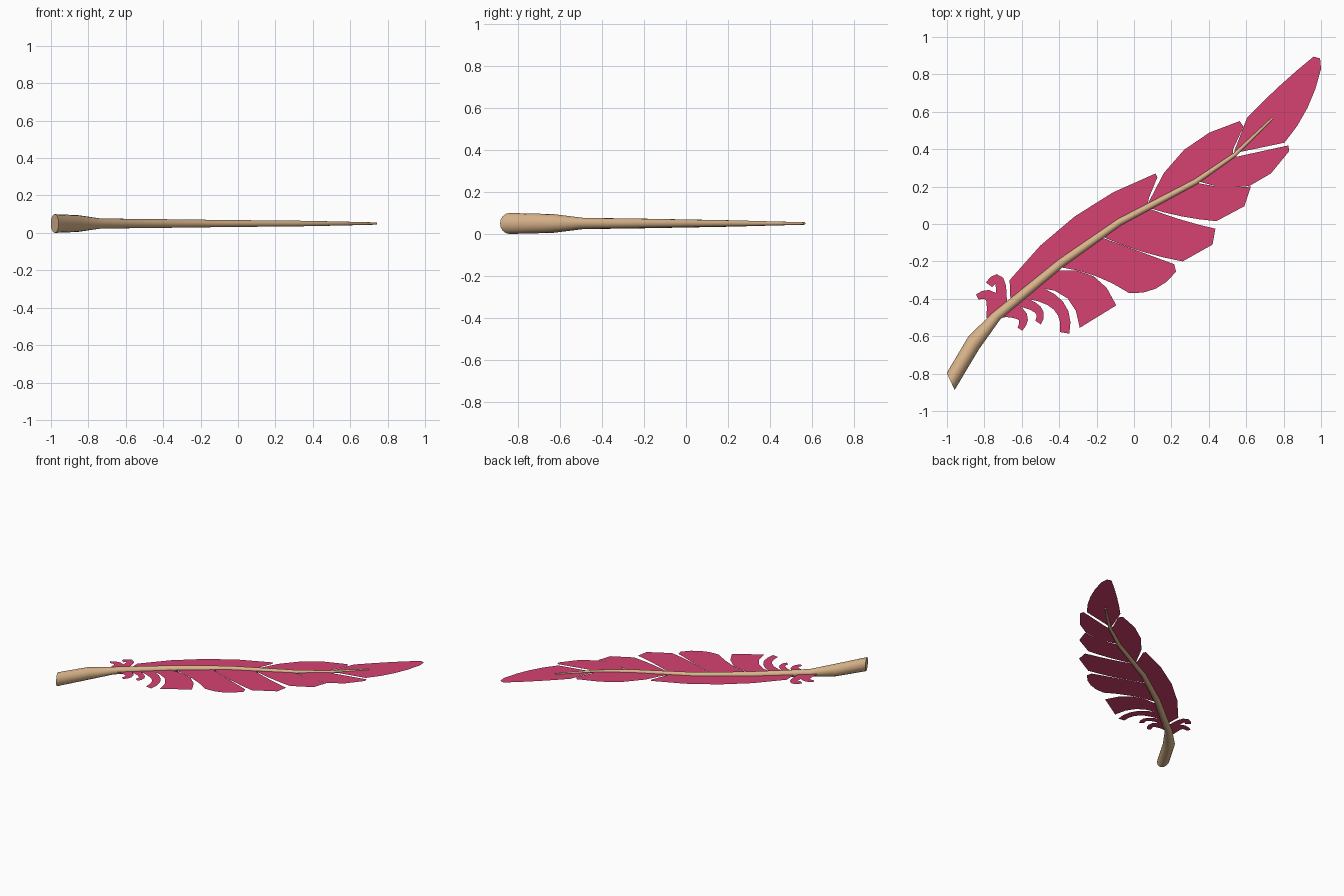
import bpy
import bmesh
import math
from mathutils import Vector

if "Cube" in bpy.data.objects:
    bpy.data.objects.remove(bpy.data.objects["Cube"], do_unlink=True)

MID_HEIGHT = 0.05
SIDES = 16
ARC_STEPS = 4
CURL_STEPS = 6

# Shaft stations from base to tip: x, y, radius, heading in degrees
STATIONS = [
    (-.98, -.842, .05, 25),
    (-.857, -.635, .045, 38),
    (-.735, -.492, .027, 47),
    (-.388, -.207, .023, 33),
    (-.078, .01, .019, 28),
    (.328, .225, .015, 30),
    (.538, .37, .011, 38),
    (.74, .565, .006, 43),
]


def make_material(name, colour):
    material = bpy.data.materials.new(name)
    material.use_nodes = True
    material.diffuse_color = colour
    material.node_tree.nodes["Principled BSDF"].inputs["Base Color"].default_value = colour
    return material


def make_object(name, builder, material):
    mesh = bpy.data.meshes.new(name)
    builder.to_mesh(mesh)
    builder.free()
    mesh.materials.append(material)
    part = bpy.data.objects.new(name, mesh)
    bpy.context.collection.objects.link(part)
    return part


def make_flat_part(name, outlines, material):
    """Paper-thin polygons facing up, level with the middle of the shaft."""
    builder = bmesh.new()
    for outline in outlines:
        face = builder.faces.new([builder.verts.new((x, y, MID_HEIGHT)) for x, y in outline])
        face.normal_update()
        if face.normal.z < 0:
            face.normal_flip()
    bmesh.ops.triangulate(builder, faces=builder.faces[:])
    return make_object(name, builder, material)


def on_shaft(x):
    """Point on the shaft's centre line at a given x."""
    for low, high in zip(STATIONS, STATIONS[1:]):
        if low[0] <= x <= high[0]:
            return Vector(low[:2]).lerp(Vector(high[:2]), (x - low[0]) / (high[0] - low[0]))


def arc(start, end, bulge):
    """Points from start up to, not including, end; positive bulge bows to the left."""
    chord = end - start
    if not bulge:
        return [start]
    outward = Vector((-chord.y, chord.x)) * bulge
    points = []
    for step in range(ARC_STEPS):
        t = step / ARC_STEPS
        points.append(start + chord * t + outward * 4 * t * (1 - t))
    return points


def make_barb(name, root_from, root_to, *corners):
    """A barb between two shaft positions; each corner is x, y, bulge to the next."""
    points = [Vector(corner[:2]) for corner in corners] + [on_shaft(root_to)]
    outline = [on_shaft(root_from)]
    for corner, start, end in zip(corners, points, points[1:]):
        outline += arc(start, end, corner[2])
    outline.append(points[-1])
    # Return along the shaft so neighbouring barbs meet beneath it
    low, high = sorted((root_from, root_to))
    spine = [Vector(s[:2]) for s in STATIONS if low < s[0] < high]
    outline += spine if root_from > root_to else spine[::-1]
    return make_flat_part(name, [outline], pink)


def make_curl(name, root, bend, tip, root_width, tip_width):
    """A downy curl: a tapering ribbon along a curved spine."""
    root, bend, tip = Vector(root), Vector(bend), Vector(tip)
    pairs = []
    for step in range(CURL_STEPS + 1):
        t = step / CURL_STEPS
        first, second = root.lerp(bend, t), bend.lerp(tip, t)
        along = (second - first).normalized()
        half = Vector((-along.y, along.x)) * (root_width + (tip_width - root_width) * t) / 2
        centre = first.lerp(second, t)
        pairs.append((centre + half, centre - half))
    ribbon = [(a, b, d, c) for (a, b), (c, d) in zip(pairs, pairs[1:])]
    return make_flat_part(name, ribbon, pink)


def make_shaft(name, material):
    """A round tapering tube with closed ends, following the stations."""
    builder = bmesh.new()
    rings = []
    for x, y, radius, heading in STATIONS:
        turn = math.radians(heading)
        ring = []
        for step in range(SIDES):
            angle = math.tau * step / SIDES
            across = radius * math.cos(angle)
            ring.append(builder.verts.new((
                x + across * math.sin(turn),
                y - across * math.cos(turn),
                MID_HEIGHT + radius * math.sin(angle))))
        rings.append(ring)
    for lower, upper in zip(rings, rings[1:]):
        for i in range(SIDES):
            j = (i + 1) % SIDES
            builder.faces.new((lower[i], lower[j], upper[j], upper[i]))
    builder.faces.new(rings[0])
    builder.faces.new(rings[-1])
    bmesh.ops.recalc_face_normals(builder, faces=builder.faces)
    return make_object(name, builder, material)


pink = make_material("raspberry pink", (.67, .055, .165, 1))
tan = make_material("warm tan", (.7, .46, .26, 1))

shaft = make_shaft("quill_shaft", tan)

# Broad left edge and pointed tip
make_barb("left_lower_barb", -.66, .07,
          (-.665, -.3, .072), (.115, .27, 0), (.125, .25, 0), (.08, .14, 0))
make_barb("left_upper_barb", .07, .53,
          (.08, .12, .127), (.565, .55, 0), (.585, .52, 0), (.53, .4, 0))
make_barb("tip_barb", .53, .55,
          (.54, .4, 0), (.605, .57, .015), (.96, .895, 0), (.995, .885, 0),
          (1, .83, .063), (.805, .435, 0))

# Separate right barbs, from the tip down
make_barb("right_first_barb", .53, .335,
          (.55, .36, 0), (.825, .42, 0), (.83, .39, .215))
make_barb("right_second_barb", .33, .07,
          (.35, .217, -.04), (.625, .2, 0), (.59, .095, 0), (.44, .015, .028))
make_barb("right_third_barb", .07, -.16,
          (.08, .083, -.02), (.435, -.025, 0), (.42, -.11, 0), (.26, -.2, .03), (-.165, -.07, 0))
make_barb("right_fourth_barb", -.16, -.4,
          (-.165, -.075, 0), (.215, -.215, 0), (.225, -.255, .135), (-.025, -.37, -.058),
          (-.4, -.23, 0))
make_barb("right_fifth_barb", -.4, -.53,
          (-.41, -.25, .2), (-.095, -.435, 0), (-.29, -.555, -.22), (-.515, -.34, 0))

# Downy curls near the base
make_curl("right_long_curl", (-.57, -.36), (-.34, -.4), (-.37, -.582), .08, .05)
make_curl("right_middle_curl", (-.63, -.41), (-.46, -.445), (-.513, -.527), .055, .035)
make_curl("right_short_curl", (-.68, -.455), (-.55, -.48), (-.61, -.562), .085, .03)
make_curl("left_upper_curl", (-.71, -.43), (-.7, -.225), (-.775, -.325), .06, .042)
make_curl("left_lower_curl", (-.735, -.5), (-.74, -.34), (-.838, -.39), .11, .03)

# Smooth the shaft while keeping its cut ends crisp
bpy.ops.object.select_all(action="DESELECT")
shaft.select_set(True)
bpy.context.view_layer.objects.active = shaft
bpy.ops.object.shade_smooth_by_angle(angle=math.radians(40))
